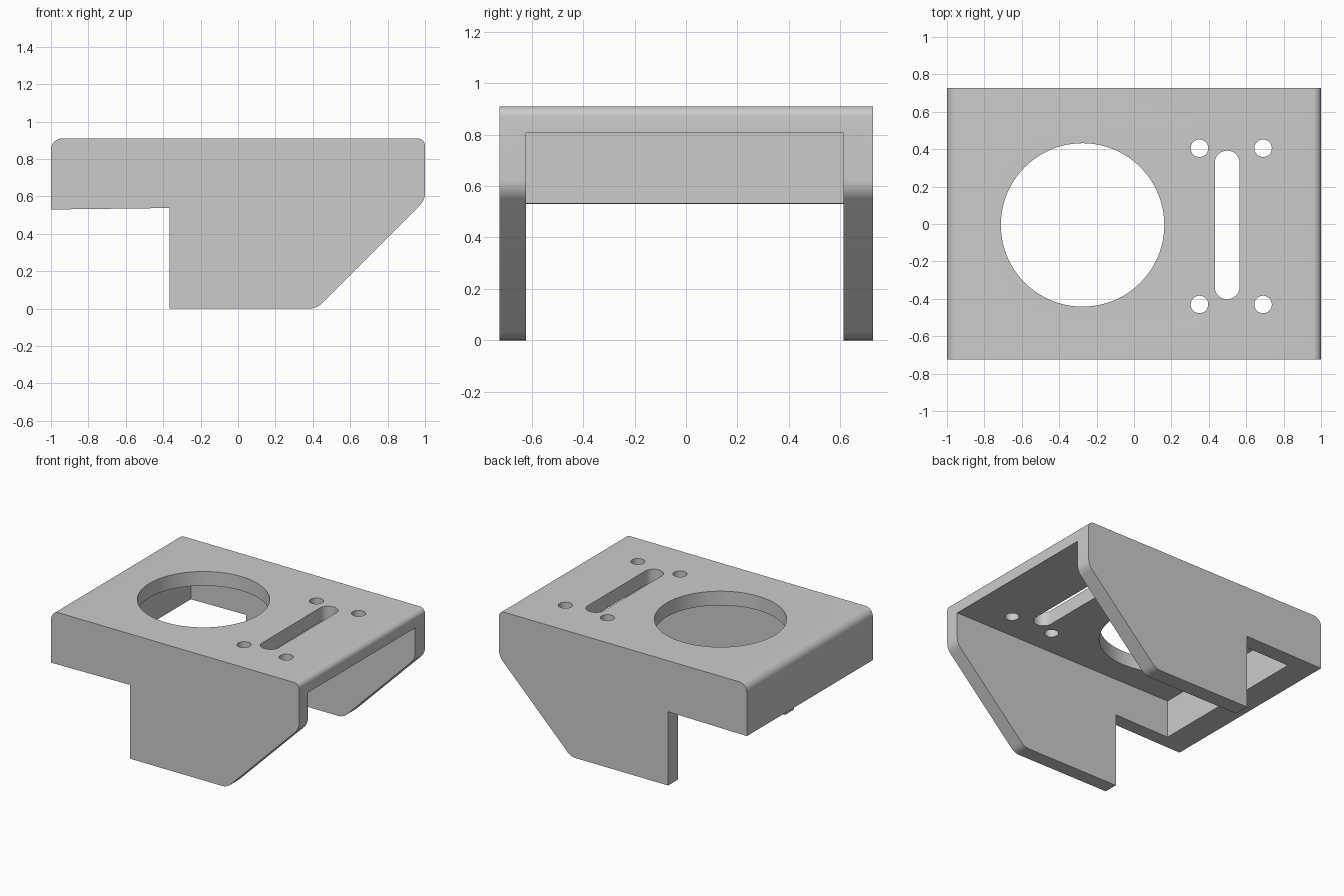
import bpy, bmesh, math
from mathutils import Vector

if "Cube" in bpy.data.objects:
    bpy.data.objects.remove(bpy.data.objects["Cube"])

Y0, Y1 = -0.725, 0.727


def fillet(corners, steps=8):
    """Corners are (x, z, radius); returns the rounded outline."""
    pts, n = [], len(corners)
    for i, (x, z, r) in enumerate(corners):
        p = Vector((x, z))
        if r == 0:
            pts.append(p)
            continue
        a = (Vector(corners[i - 1][:2]) - p).normalized()
        b = (Vector(corners[(i + 1) % n][:2]) - p).normalized()
        half = a.angle(b) / 2
        c = p + (a + b).normalized() * (r / math.sin(half))
        va = p + a * (r / math.tan(half)) - c
        vb = p + b * (r / math.tan(half)) - c
        sweep = va.angle(vb)
        for k in range(steps + 1):
            t = k / steps
            pts.append(c + (va * math.sin((1 - t) * sweep) + vb * math.sin(t * sweep)) / math.sin(sweep))
    return pts


def prism(name, base, offset):
    """Extrude a flat outline of 3D points along an offset."""
    bm = bmesh.new()
    face = bm.faces.new([bm.verts.new(p) for p in base])
    ext = bmesh.ops.extrude_face_region(bm, geom=[face], use_keep_orig=True)
    moved = [v for v in ext["geom"] if isinstance(v, bmesh.types.BMVert)]
    bmesh.ops.translate(bm, verts=moved, vec=offset)
    bmesh.ops.recalc_face_normals(bm, faces=bm.faces)
    mesh = bpy.data.meshes.new(name)
    bm.to_mesh(mesh)
    bm.free()
    ob = bpy.data.objects.new(name, mesh)
    bpy.context.collection.objects.link(ob)
    return ob


def cut(target, outline):
    """Cut a vertical opening with the given (x, y) outline through the plate."""
    subtract(target, prism("cutter", [(x, y, 0.7) for x, y in outline], (0, 0, 0.4)))


def subtract(target, cutter):
    cutter.hide_render = True
    mod = target.modifiers.new("cut", "BOOLEAN")
    mod.operation = "DIFFERENCE"
    mod.solver = "EXACT"
    mod.object = cutter
    bpy.context.view_layer.objects.active = target
    bpy.ops.object.modifier_apply(modifier=mod.name)
    bpy.data.objects.remove(cutter)


def circle(cx, cy, r, n):
    return [(cx + r * math.cos(2 * math.pi * i / n), cy + r * math.sin(2 * math.pi * i / n))
            for i in range(n)]


# Outer body: side profile extruded across the width
profile = fillet([(-1, 0.53, 0), (-0.365, 0.538, 0), (-0.365, 0, 0), (0.42, 0, 0.1),
                  (1, 0.58, 0.1), (1, 0.91, 0.04), (-1, 0.91, 0.06)])
bracket = prism("mounting_bracket", [(p.x, Y0, p.y) for p in profile], (0, Y1 - Y0, 0))

# Hollow between the side walls, open at the right end and below
hollow = [(-0.81, -0.1), (1.2, -0.1), (1.2, 0.807), (-0.81, 0.807)]
subtract(bracket, prism("hollow_cutter", [(x, -0.622, z) for x, z in hollow], (0, 1.235, 0)))

# Large round opening
cut(bracket, circle(-0.275, -0.005, 0.437, 96))

# Four screw holes
for hx in (0.35, 0.69):
    for hy in (0.405, -0.43):
        cut(bracket, circle(hx, hy, 0.047, 32))

# Long slot with rounded ends
slot = fillet([(0.432, -0.402, 0.064), (0.564, -0.402, 0.064),
               (0.564, 0.392, 0.064), (0.432, 0.392, 0.064)])
cut(bracket, slot)

# Smooth the rounds, keep the sharp edges
bpy.ops.object.select_all(action="DESELECT")
bracket.select_set(True)
bpy.context.view_layer.objects.active = bracket
bpy.ops.object.shade_smooth_by_angle(angle=math.radians(30))
